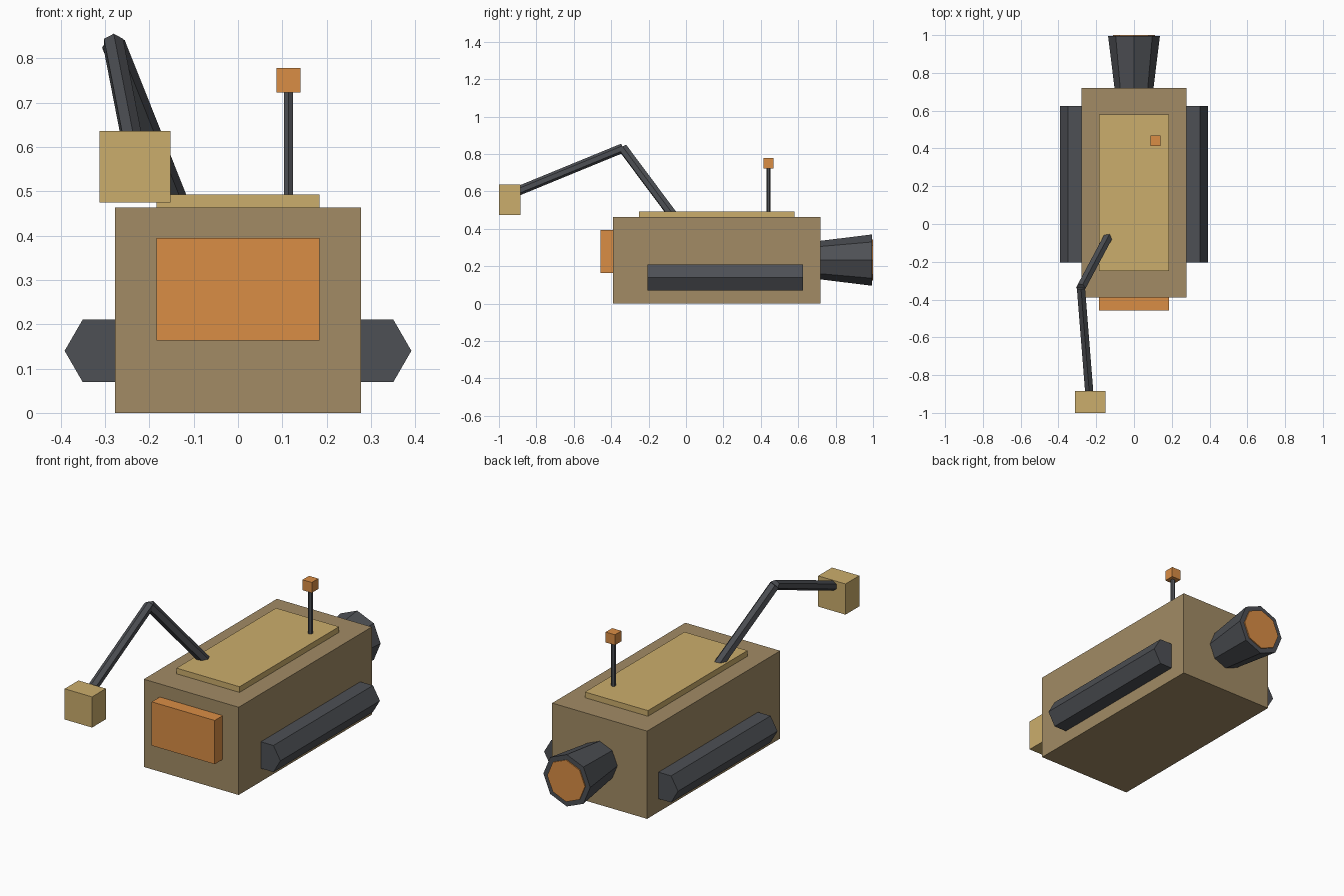
import bpy
import math
from mathutils import Vector

if "Cube" in bpy.data.objects:
    bpy.data.objects.remove(bpy.data.objects["Cube"])


def material(name, rgb):
    m = bpy.data.materials.new(name)
    m.diffuse_color = (*rgb, 1)
    m.use_nodes = True
    m.node_tree.nodes["Principled BSDF"].inputs["Base Color"].default_value = m.diffuse_color
    return m


BROWN = material("brown", (0.36, 0.26, 0.13))
TAN = material("tan", (0.60, 0.42, 0.15))
ORANGE = material("orange", (0.70, 0.27, 0.06))
DARK = material("dark", (0.075, 0.08, 0.09))


def finish(name, mat):
    ob = bpy.context.object
    ob.name = name
    ob.data.materials.append(mat)
    return ob


def box(name, lo, hi, mat):
    """Axis-aligned box between two corners."""
    lo, hi = Vector(lo), Vector(hi)
    bpy.ops.mesh.primitive_cube_add(size=1, location=(lo + hi) / 2)
    ob = finish(name, mat)
    ob.scale = hi - lo
    return ob


def rod(name, a, b, r1, r2, sides, mat, roll=0.0):
    """Straight prism or frustum from a to b."""
    a, b = Vector(a), Vector(b)
    d = b - a
    bpy.ops.mesh.primitive_cone_add(vertices=sides, radius1=r1, radius2=r2,
                                    depth=d.length, location=(a + b) / 2)
    ob = finish(name, mat)
    ob.rotation_mode = 'QUATERNION'
    q = d.to_track_quat('Z', 'Y')
    q_roll = Vector((0, 0, 1)).rotation_difference(Vector((0, 0, 1)))
    q_roll.rotate(q_roll)
    from_axis = q.to_matrix() @ Vector((0, 0, 1))
    ob.rotation_quaternion = q
    if roll:
        from mathutils import Quaternion
        ob.rotation_quaternion = Quaternion(from_axis, roll) @ q
    return ob


# Hull, roof plate and front panel
box("hull", (-0.277, -0.39, 0), (0.277, 0.72, 0.463), BROWN)
box("roof_plate", (-0.184, -0.25, 0.45), (0.184, 0.58, 0.493), TAN)
box("front_panel", (-0.184, -0.457, 0.163), (0.184, -0.38, 0.394), ORANGE)

# Hexagonal side pods, with a corner pointing outwards
for side, label in ((-1, "left"), (1, "right")):
    rod(label + "_pod", (side * 0.31, -0.205, 0.14), (side * 0.31, 0.625, 0.14),
        0.081, 0.081, 6, DARK, math.pi / 2)

# Rear nozzle with glowing disc
rod("nozzle", (0, 0.71, 0.233), (0, 0.994, 0.233), 0.102, 0.137, 8, DARK)
rod("nozzle_disc", (0, 0.96, 0.233), (0, 1.0, 0.233), 0.11, 0.11, 8, ORANGE)

# Mast and beacon
rod("mast", (0.114, 0.441, 0.48), (0.114, 0.441, 0.74), 0.0115, 0.0115, 6, DARK)
box("beacon", (0.087, 0.414, 0.723), (0.141, 0.468, 0.778), ORANGE)

# Two-part arm with a box at its tip
elbow = (-0.281, -0.338, 0.832)
rod("upper_arm", (-0.138, -0.07, 0.473), elbow, 0.027, 0.027, 6, DARK)
rod("forearm", elbow, (-0.233, -0.94, 0.585), 0.025, 0.025, 6, DARK)
box("arm_box", (-0.312, -1.0, 0.474), (-0.152, -0.885, 0.636), TAN)
